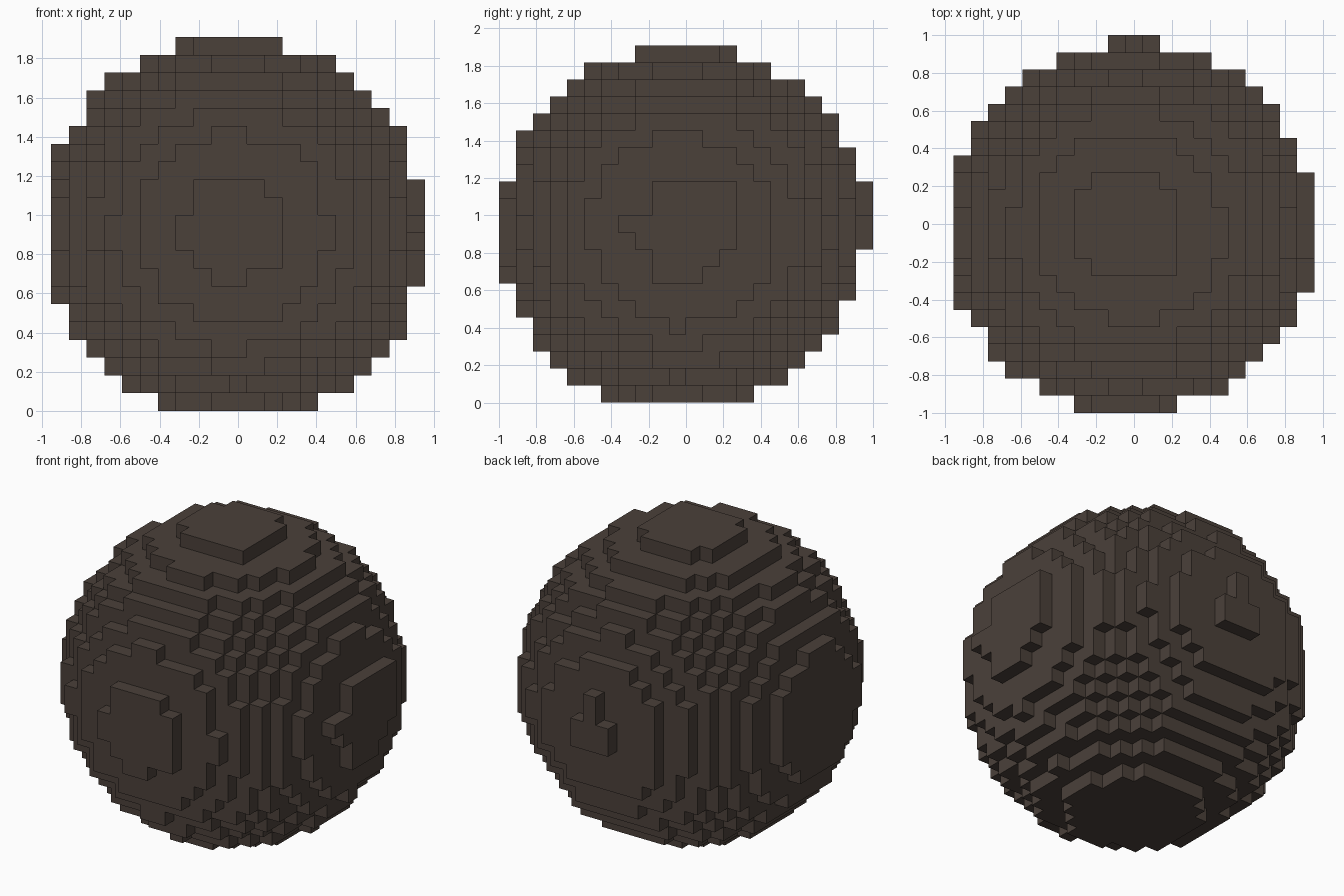
import bpy
import bmesh
from mathutils import Vector

cube = bpy.data.objects.get("Cube")
if cube:
    bpy.data.objects.remove(cube, do_unlink=True)

U = 2 / 22                          # block size
NX, NY, NZ = 21, 22, 21             # blocks along each axis
CENTRE = Vector((10.25, 10.83, 10.25))
RADIUS_SQ = 115.7


def inside(cell):
    mid = Vector(cell) + Vector((0.5, 0.5, 0.5))
    return (mid - CENTRE).length_squared <= RADIUS_SQ


# Solid ball of blocks
cells = {(i, j, k) for i in range(NX) for j in range(NY) for k in range(NZ)
         if inside((i, j, k))}

# Uneven outermost layers on the left side and the back
cells = {c for c in cells if c[0] < NX - 1 and c[1] < NY - 1}
left_rows = {12: (9, 14), 11: (9, 14), 10: (7, 14), 9: (8, 14), 8: (9, 13), 7: (9, 12)}
for k, (lo, hi) in left_rows.items():
    cells |= {(NX - 1, j, k) for j in range(lo, hi)}
back_rows = {9: (9, 12), 10: (9, 12), 11: (10, 11), 12: (10, 11)}
for k, (lo, hi) in back_rows.items():
    cells |= {(i, NY - 1, k) for i in range(lo, hi)}

# Single raised blocks
cells |= {(16, 10, 1), (10, 4, 1), (19, 10, 4)}

# Skin: one square for every exposed block side
bm = bmesh.new()
verts = {}


def corner(p):
    if p not in verts:
        verts[p] = bm.verts.new(((p[0] - NX / 2) * U, (p[1] - NY / 2) * U, p[2] * U))
    return verts[p]


for cell in sorted(cells):
    for axis in range(3):
        a, b = (axis + 1) % 3, (axis + 2) % 3
        for side in (0, 1):
            neighbour = list(cell)
            neighbour[axis] += 2 * side - 1
            if tuple(neighbour) in cells:
                continue
            loop = []
            for da, db in ((0, 0), (1, 0), (1, 1), (0, 1)):
                p = list(cell)
                p[axis] += side
                p[a] += da
                p[b] += db
                loop.append(corner(tuple(p)))
            bm.faces.new(loop if side else loop[::-1])

mesh = bpy.data.meshes.new("block_ball")
bm.to_mesh(mesh)
bm.free()

# Dark brown stone
colour = (0.070, 0.052, 0.042, 1)
mat = bpy.data.materials.new("dark_brown")
mat.use_nodes = True
mat.diffuse_color = colour
mat.node_tree.nodes["Principled BSDF"].inputs["Base Color"].default_value = colour
mesh.materials.append(mat)

ball = bpy.data.objects.new("block_ball", mesh)
bpy.context.collection.objects.link(ball)
